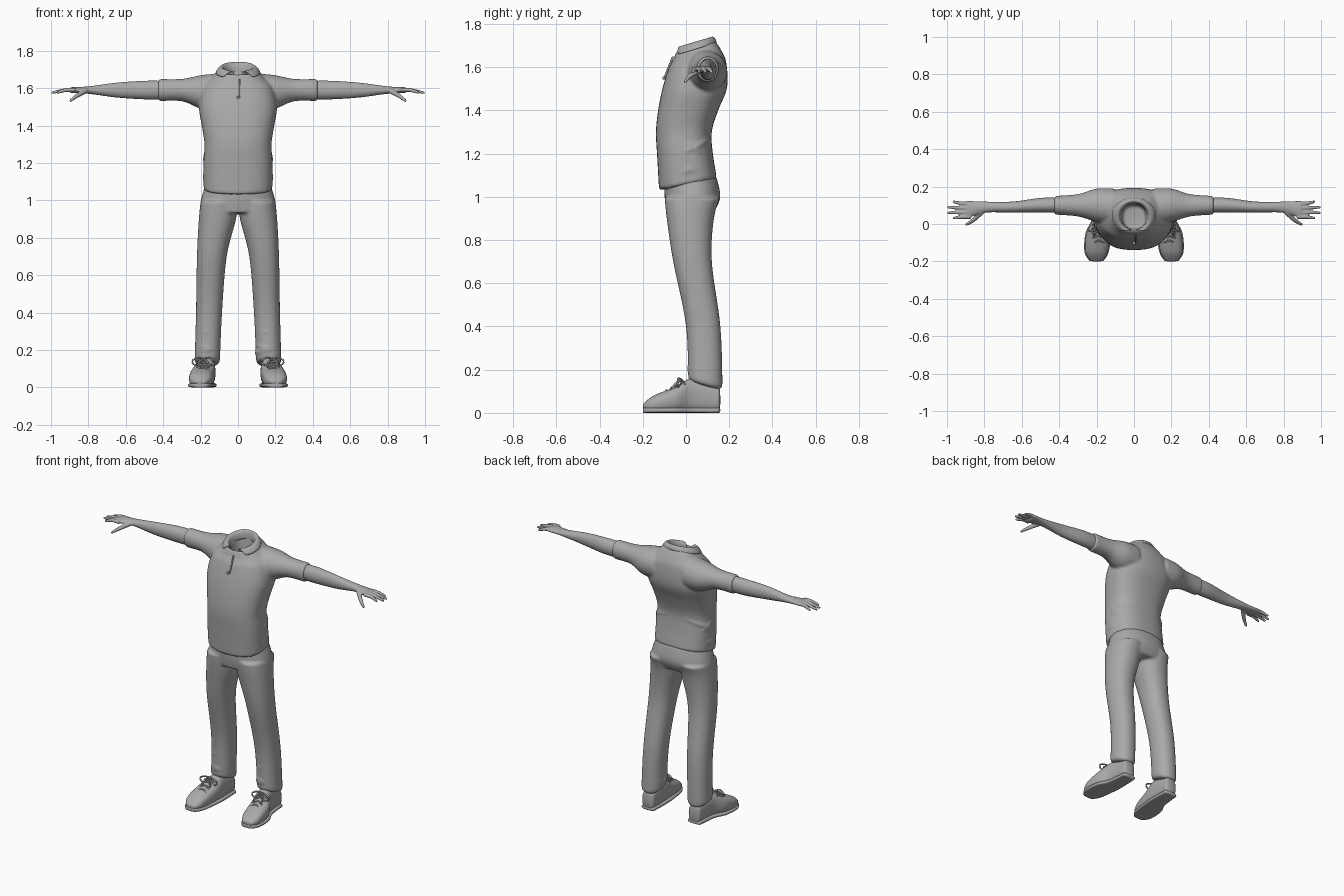
import bpy, bmesh, math
from mathutils import Vector

cube = bpy.data.objects.get("Cube")
if cube:
    bpy.data.objects.remove(cube)

GREY = (0.4, 0.4, 0.4, 1)
grey = bpy.data.materials.new("plain_grey")
grey.use_nodes = True
grey.diffuse_color = GREY
grey.node_tree.nodes["Principled BSDF"].inputs["Base Color"].default_value = GREY


def spline(keys, steps=6):
    """Smooth curve through key tuples of any length."""
    keys = [Vector(key) for key in keys]
    last = len(keys) - 1
    result = []
    for i in range(last):
        here, there = keys[i], keys[i + 1]
        leave = (there - keys[max(i - 1, 0)]) / 2
        arrive = (keys[min(i + 2, last)] - here) / 2
        for step in range(steps):
            t = step / steps
            blend = t * t * (3 - 2 * t)
            result.append(here * (1 - blend) + there * blend
                          + leave * (t * (1 - t) ** 2) - arrive * (t * t * (1 - t)))
    return result + [keys[last]]


def skin(bm, loops):
    """Bridge loops of points into a closed, capped shell."""
    rings = [[bm.verts.new(point) for point in loop] for loop in loops]
    count = len(rings[0])
    for lower, upper in zip(rings, rings[1:]):
        for i in range(count):
            j = (i + 1) % count
            bm.faces.new((lower[i], lower[j], upper[j], upper[i]))
    bm.faces.new(rings[0][::-1])
    bm.faces.new(rings[-1])


def circle(count):
    return [(math.cos(math.tau * i / count), math.sin(math.tau * i / count))
            for i in range(count)]


def loft(bm, axis, keys, side=1, power=0.9, tilt=lambda along: 0):
    """Keys are (position, centre u, radius u, centre v, radius v)."""
    def square(value):
        return math.copysign(abs(value) ** power, value)
    loops = []
    for along, mid_u, rad_u, mid_v, rad_v in spline(keys):
        loop = []
        for c, s in circle(28):
            u = mid_u + rad_u * square(c)
            offset = rad_v * square(s)
            v = mid_v + offset
            w = along + tilt(along) * offset
            x, y, z = {"x": (w, u, v), "y": (u, w, v), "z": (u, v, w)}[axis]
            loop.append((x * side, y, z))
        loops.append(loop)
    skin(bm, loops)


def tube(bm, points, radius_at):
    """Round tube along a smooth path; radius_at maps 0..1 to a radius."""
    path = spline(points)
    last = len(path) - 1
    loops = []
    for i, point in enumerate(path):
        heading = path[min(i + 1, last)] - path[max(i - 1, 0)]
        turn = heading.to_track_quat('Z', 'Y')
        radius = radius_at(i / last)
        loops.append([point + turn @ Vector((c * radius, s * radius, 0))
                      for c, s in circle(10)])
    skin(bm, loops)


def fold(bm, centre, radius, angles, heights, size):
    """Tapered cloth ridge wrapped part of the way around an ellipse."""
    points = []
    for i in range(7):
        angle = math.radians(angles[0] + (angles[1] - angles[0]) * i / 6)
        points.append((centre[0] + radius[0] * math.cos(angle),
                       centre[1] + radius[1] * math.sin(angle),
                       heights[0] + (heights[1] - heights[0]) * i / 6))
    tube(bm, points, lambda t: 0.003 + size * math.sin(math.pi * t))


def finish(bm, name, voxel=0, mirror=False, thickness=0):
    bmesh.ops.recalc_face_normals(bm, faces=bm.faces)
    mesh = bpy.data.meshes.new(name)
    bm.to_mesh(mesh)
    bm.free()
    mesh.materials.append(grey)
    for face in mesh.polygons:
        face.use_smooth = True
    part = bpy.data.objects.new(name, mesh)
    bpy.context.collection.objects.link(part)
    if thickness:
        shell = part.modifiers.new("thickness", 'SOLIDIFY')
        shell.thickness, shell.offset = thickness, 0
    rounding = part.modifiers.new("rounding", 'SUBSURF')
    rounding.levels = rounding.render_levels = 1
    if voxel:
        blend = part.modifiers.new("blend", 'REMESH')
        blend.mode, blend.voxel_size, blend.use_smooth_shade = 'VOXEL', voxel, True
        relax = part.modifiers.new("relax", 'SMOOTH')
        relax.factor, relax.iterations = 0.5, 4
    if mirror:
        other = part.modifiers.new("other_side", 'MIRROR')
        other.use_mirror_merge = False


# Shirt: torso that turns inward at the neck, sleeves and waist folds
bm = bmesh.new()
torso = [(1.05, .185, .01, .135), (1.2, .185, -.005, .13), (1.3, .18, -.01, .13),
         (1.4, .195, .01, .14), (1.5, .21, .04, .15), (1.6, .19, .055, .135),
         (1.65, .15, .055, .115), (1.7, .08, .04, .08), (1.6, .06, .04, .06)]
loft(bm, "z", [(z, 0, *ring) for z, *ring in torso], power=.8,
     tilt=lambda z: 1.4 * max(0, 1.2 - z) + 3 * max(0, z - 1.6))
for side in (1, -1):
    loft(bm, "x", [(.1, .09, .1, 1.58, .1), (.2, .1, .09, 1.58, .09),
                   (.3, .1, .06, 1.59, .06), (.43, .1, .05, 1.59, .06)], side, 1)
    for i in range(4):
        base = 1.1 + .05 * i
        fold(bm, (0, 0), (.18 * side, .12), (-30 + 10 * i, 110 - 20 * i),
             (base, base + .08 * (-1) ** i), .012)
finish(bm, "shirt", .0075)

# Collar: stand, fold-over and pointed front ends
bm = bmesh.new()
steps = 32
rows = []
for radius, rise, gap in [(.07, -.05, .1), (.08, .01, .3), (.1, 0, .5), (.12, -.03, .7)]:
    row = []
    for i in range(steps + 1):
        angle = -math.pi / 2 + gap + i / steps * (math.tau - 2 * gap)
        depth = (.03 + .6 * radius) * math.sin(angle)
        row.append(bm.verts.new((radius * math.cos(angle), .04 + depth,
                                 1.71 + rise + .3 * depth)))
    rows.append(row)
for inner, outer in zip(rows, rows[1:]):
    for i in range(steps):
        bm.faces.new((inner[i], inner[i + 1], outer[i + 1], outer[i]))
finish(bm, "collar", thickness=.008)

# Placket seam with its button
bm = bmesh.new()
tube(bm, [(.01, -.06, 1.65), (.01, -.08, 1.6), (.01, -.1, 1.55)], lambda t: .005)
tube(bm, [(0, -.09, 1.55), (0, -.11, 1.55)], lambda t: .008)
finish(bm, "placket")

# Arm, palm, fingers and thumb blended into one surface
bm = bmesh.new()
loft(bm, "x", [(.4, .1, .04, 1.59, .05), (.5, .1, .04, 1.59, .05),
               (.65, .09, .03, 1.59, .04), (.8, .09, .03, 1.59, .02),
               (.9, .075, .05, 1.59, .015)], power=1)
for i in range(4):
    root = .11 - .024 * i
    spread = .12 - .03 * i
    tip = .97 if i in (0, 3) else 1
    tube(bm, [(.87, root, 1.59), (.92, root, 1.59), (tip, spread, 1.575)],
         lambda t: .012 - .006 * t ** 3)
tube(bm, [(.81, .07, 1.59), (.86, .02, 1.56), (.9, -.005, 1.53)], lambda t: .017 - .01 * t)
finish(bm, "arm", .004, mirror=True)

# Trousers: hips and both legs blended together, creased at knee and ankle
bm = bmesh.new()
loft(bm, "z", [(1.1, 0, .17, .02, .12), (1, 0, .2, .03, .13), (.93, 0, .2, .02, .11)])
for side in (1, -1):
    loft(bm, "z", [(1, .1, .1, .03, .13), (.9, .11, .1, .02, .11), (.7, .14, .08, .03, .09),
                   (.4, .155, .07, .08, .08), (.12, .165, .068, .09, .08)], side,
         tilt=lambda z: -4 * max(0, .2 - z))
    for i in range(3):
        base = .18 + .05 * i
        fold(bm, (.16 * side, .09), (.066, .076), (160 + 30 * i, 330 - 20 * i),
             (base, base + .03 * (-1) ** i), .008)
    fold(bm, (.15 * side, .05), (.07, .08), (20, 160), (.5, .6), .007)
finish(bm, "trousers", .0075)

# Shoe upper and slightly wider sole
shoe = [(-.2, .2, .03, .03, .01), (-.15, .2, .06, .04, .04), (-.05, .19, .065, .06, .06),
        (.03, .17, .05, .08, .08), (.16, .165, .04, .06, .06)]
bm = bmesh.new()
loft(bm, "y", shoe, power=.8)
finish(bm, "shoe", mirror=True)
bm = bmesh.new()
loft(bm, "y", [(y, x, width + .005, .012, .012) for y, x, width, *height in shoe], power=.5)
finish(bm, "sole", mirror=True)

# Laces: crossings over the instep, bow loops and loose ends
bm = bmesh.new()
for side in (1, -1):
    for i in range(4):
        y = -.09 + .025 * i
        top = .155 + .55 * y
        reach = .035 * side
        tube(bm, [(.19 - reach, y + .01, top - .015), (.19, y, top),
                  (.19 + reach, y - .01, top - .015)], lambda t: .004)
    knot = Vector((.185, -.015, .15))
    for path in ([(.03, -.02, .01), (.06, -.02, -.01), (.04, -.02, -.03), (0, 0, 0)],
                 [(.02, -.03, -.01), (.03, -.05, -.04)]):
        tube(bm, [knot] + [knot + Vector((x * side, y, z)) for x, y, z in path],
             lambda t: .005)
finish(bm, "laces", mirror=True)
